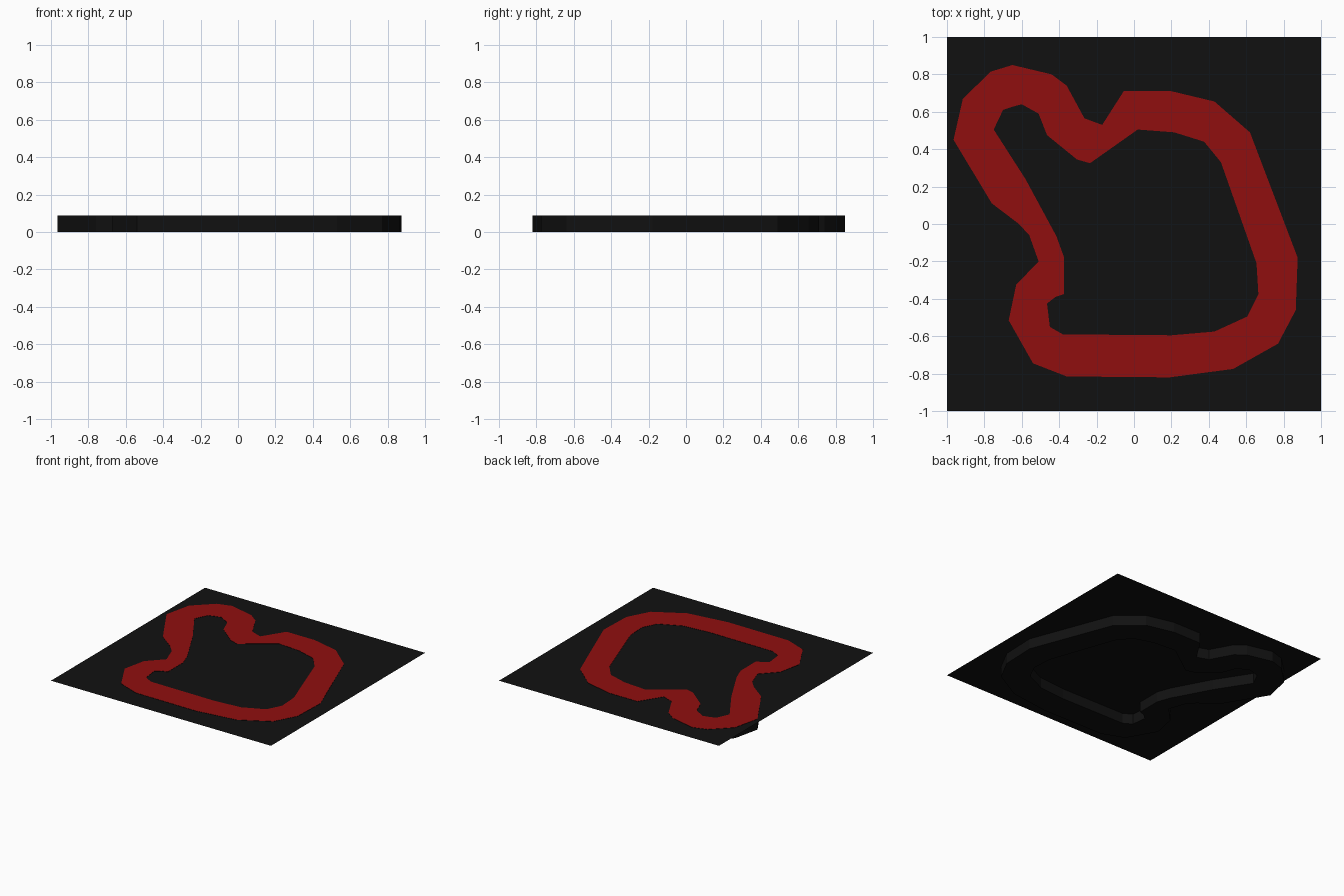
import bpy, bmesh

if "Cube" in bpy.data.objects:
    bpy.data.objects.remove(bpy.data.objects["Cube"])

TOP = 0.088     # track surface
GROUND = 0.086  # flat ground sheet, the track body hangs below it

# Cross-sections around the circuit: outer x, y, inner x, y (clockwise)
SECTIONS = [
    (-.65, .85, -.60, .64), (-.44, .80, -.51, .59), (-.36, .74, -.465, .475),
    (-.265, .565, -.305, .345), (-.17, .53, -.235, .325), (-.055, .71, .02, .505),
    (.20, .71, .215, .49), (.43, .655, .375, .44), (.62, .49, .465, .33),
    (.875, -.18, .655, -.21), (.865, -.46, .665, -.375), (.77, -.64, .605, -.495),
    (.53, -.775, .43, -.575), (.19, -.82, .20, -.595), (-.36, -.815, -.38, -.59),
    (-.54, -.745, -.45, -.55), (-.67, -.515, -.465, -.425), (-.63, -.325, -.42, -.39),
    (-.51, -.20, -.375, -.375), (-.56, -.06, -.375, -.175), (-.615, 0, -.415, -.065),
    (-.76, .11, -.58, .24), (-.965, .45, -.75, .505), (-.915, .67, -.70, .61),
    (-.765, .815, -.65, .627),
]


def material(name, rgb):
    mat = bpy.data.materials.new(name)
    mat.diffuse_color = (*rgb, 1)
    mat.use_nodes = True
    mat.node_tree.nodes["Principled BSDF"].inputs["Base Color"].default_value = mat.diffuse_color
    return mat


def add_object(name, bm, mats):
    mesh = bpy.data.meshes.new(name)
    bm.to_mesh(mesh)
    bm.free()
    for mat in mats:
        mesh.materials.append(mat)
    obj = bpy.data.objects.new(name, mesh)
    bpy.context.collection.objects.link(obj)
    return obj


black = material("black", (0.0056, 0.0056, 0.0056))
red = material("red", (0.28, 0.0045, 0.0045))

# Ground sheet
bm = bmesh.new()
bmesh.ops.create_grid(bm, x_segments=1, y_segments=1, size=1)
bmesh.ops.translate(bm, verts=bm.verts, vec=(0, 0, GROUND))
add_object("ground_sheet", bm, [black])

# Track: closed loop with a rectangular section, red on top
bm = bmesh.new()
rings = []
for ox, oy, ix, iy in SECTIONS:
    corners = [(ox, oy, 0), (ox, oy, TOP), (ix, iy, TOP), (ix, iy, 0)]
    rings.append([bm.verts.new(c) for c in corners])
for i, a in enumerate(rings):
    b = rings[(i + 1) % len(rings)]
    for j in range(4):
        k = (j + 1) % 4
        face = bm.faces.new((a[j], a[k], b[k], b[j]))
        face.material_index = 1 if j == 1 else 0
bmesh.ops.recalc_face_normals(bm, faces=bm.faces)
add_object("track", bm, [black, red])
